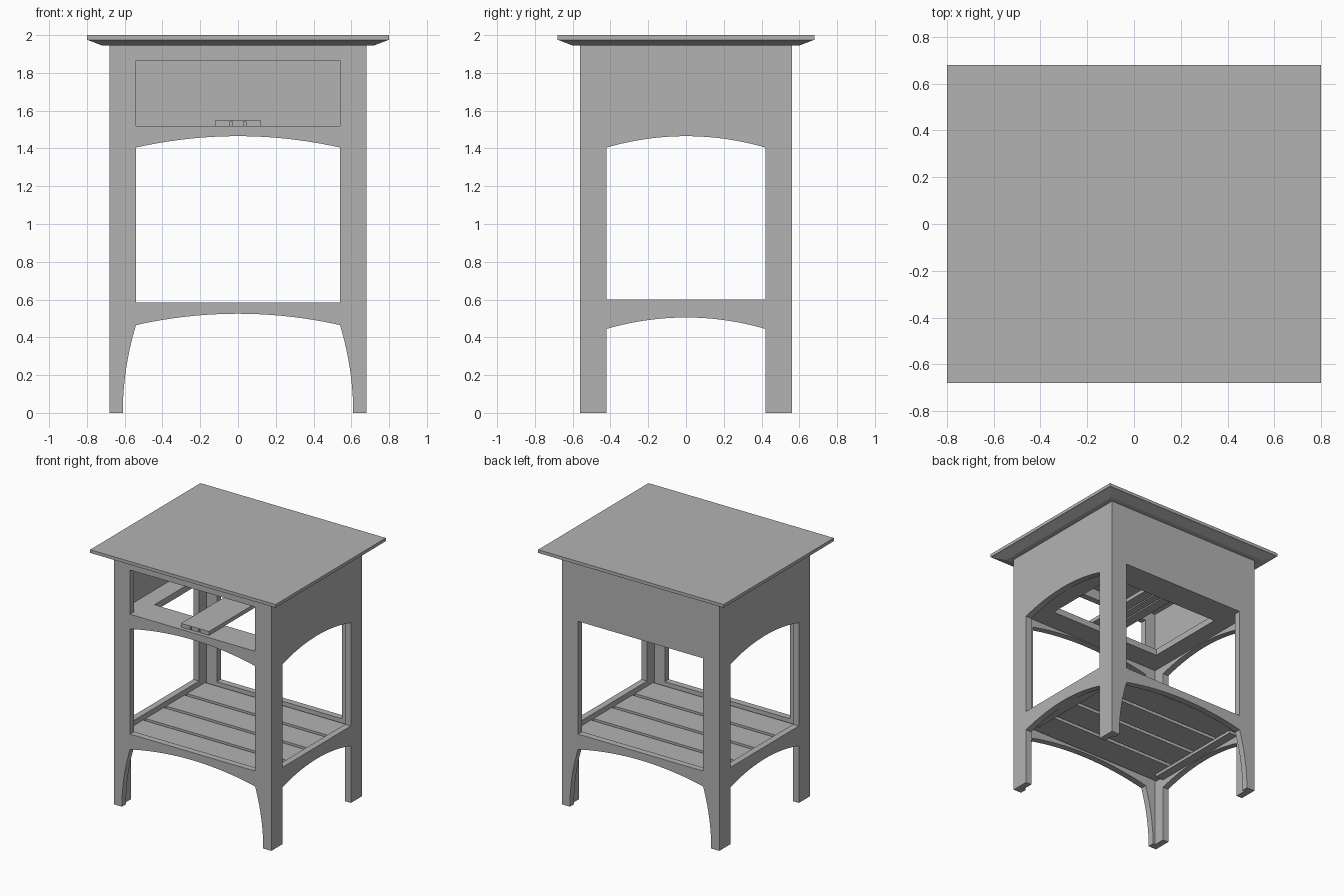
import bpy, bmesh
from mathutils import Matrix, Vector

cube = bpy.data.objects.get("Cube")
if cube:
    bpy.data.objects.remove(cube, do_unlink=True)

grey = bpy.data.materials.new("plain_grey")
grey.use_nodes = True
grey.diffuse_color = (0.45, 0.45, 0.45, 1)
grey.node_tree.nodes["Principled BSDF"].inputs["Base Color"].default_value = grey.diffuse_color

W, D, T = 0.68, 0.56, 0.05      # half width, half depth, board thickness
IX, IY = 0.54, 0.42             # inner edges of the legs
BODY = 1.945                    # underside of the top


def add(name, mesh):
    mesh.materials.clear()
    mesh.materials.append(grey)
    ob = bpy.data.objects.new(name, mesh)
    bpy.context.scene.collection.objects.link(ob)
    return ob


def box(name, x0, x1, y0, y1, z0, z1):
    bm = bmesh.new()
    bmesh.ops.create_cube(bm, size=1)
    size = Vector((x1 - x0, y1 - y0, z1 - z0))
    mid = Vector((x0 + x1, y0 + y1, z0 + z1)) / 2
    for v in bm.verts:
        v.co = v.co * size + mid
    me = bpy.data.meshes.new(name)
    bm.to_mesh(me)
    bm.free()
    return add(name, me)


def arch(half, low, high, n=24):
    """Points of a shallow arch from left to right."""
    us = [half * (2 * i / n - 1) for i in range(n + 1)]
    return [(u, high - (high - low) * (u / half) ** 2) for u in us]


def rect(half, low, high):
    return [(-half, low), (half, low), (half, high), (-half, high)]


def panel(name, loops, axis, offset):
    """Cut-out board: first loop is the outline, the others are holes."""
    cu = bpy.data.curves.new(name, "CURVE")
    cu.dimensions = "2D"
    cu.fill_mode = "BOTH"
    cu.extrude = T / 2
    for pts in loops:
        sp = cu.splines.new("POLY")
        sp.points.add(len(pts) - 1)
        for p, (u, v) in zip(sp.points, pts):
            p.co = (u, v, 0, 1)
        sp.use_cyclic_u = True
    tmp = bpy.data.objects.new(name + "_tmp", cu)
    bpy.context.scene.collection.objects.link(tmp)
    dg = bpy.context.evaluated_depsgraph_get()
    me = bpy.data.meshes.new_from_object(tmp.evaluated_get(dg))
    bpy.data.objects.remove(tmp, do_unlink=True)
    if axis == "y":
        m = Matrix(((1, 0, 0, 0), (0, 0, -1, offset), (0, 1, 0, 0), (0, 0, 0, 1)))
    else:
        m = Matrix(((0, 0, 1, offset), (1, 0, 0, 0), (0, 1, 0, 0), (0, 0, 0, 1)))
    me.transform(m)
    bm = bmesh.new()
    bm.from_mesh(me)
    bmesh.ops.remove_doubles(bm, verts=bm.verts, dist=0.0001)
    bmesh.ops.recalc_face_normals(bm, faces=bm.faces)
    bm.to_mesh(me)
    bm.free()
    for p in me.polygons:
        p.use_smooth = False
    return add(name, me)


# front and back boards: legs sweep outwards below the lower rail
LOW = 0.465
sweep = [(0.61 - 0.07 * (i / 10) ** 2, LOW * i / 10) for i in range(10)]
outline = ([(-W, BODY), (-W, 0)] + [(-x, z) for x, z in sweep]
           + arch(IX, LOW, 0.525) + sweep[::-1] + [(W, 0), (W, BODY)])
front_hole = [(IX, 0.585), (-IX, 0.585)] + arch(IX, 1.405, 1.465)
panel("front_frame", [outline, front_hole, rect(IX, 1.52, 1.865)], "y", -D + T / 2)
panel("back_frame", [outline, rect(IX, 0.585, 1.465)], "y", D - T / 2)

# side boards: straight legs, arched apron and rail
S = D - T
side_outline = ([(-S, BODY), (-S, 0), (-IY, 0)] + arch(IY, 0.445, 0.505)
                + [(IY, 0), (S, 0), (S, BODY)])
side_hole = [(IY, 0.6), (-IY, 0.6)] + arch(IY, 1.405, 1.465)
for name, s in (("left", 1), ("right", -1)):
    panel(name + "_side_frame", [side_outline, side_hole], "x", s * (W - T / 2))

# table top with a bevelled underside
bm = bmesh.new()
rings = []
for x, y, z in ((0.72, 0.60, BODY), (0.79, 0.67, 1.972), (0.8, 0.68, 1.975), (0.8, 0.68, 2)):
    rings.append([bm.verts.new((a * x, b * y, z))
                  for a, b in ((-1, -1), (1, -1), (1, 1), (-1, 1))])
for lo, hi in zip(rings, rings[1:]):
    for i in range(4):
        j = (i + 1) % 4
        bm.faces.new((lo[i], lo[j], hi[j], hi[i]))
bm.faces.new(rings[0][::-1])
bm.faces.new(rings[-1])
me = bpy.data.meshes.new("table_top")
bm.to_mesh(me)
bm.free()
add("table_top", me)

# drawer support frame
for name, s in (("back", 1), ("front", -1)):
    a, b = sorted((s * 0.33, s * S))
    box(name + "_support_rail", -W + T, W - T, a, b, 1.47, 1.52)
for name, s in (("left", 1), ("right", -1)):
    a, b = sorted((s * 0.49, s * (W - T)))
    box(name + "_support_rail", a, b, -0.33, 0.33, 1.47, 1.52)

# grooved drawer runner
box("runner_cover", -0.12, 0.12, -0.53, S, 1.542, 1.55)
box("runner_tongue", -0.03, 0.03, -0.53, S, 1.52, 1.542)
for name, s in (("left", 1), ("right", -1)):
    a, b = sorted((s * 0.042, s * 0.12))
    box(name + "_runner", a, b, -0.53, S, 1.52, 1.542)

# lower shelf: cleats and four slats
for name, s in (("left", 1), ("right", -1)):
    a, b = sorted((s * 0.56, s * (W - T)))
    box(name + "_cleat", a, b, -IY, IY, 0.507, 0.53)
pitch, gap = 2 * S / 4, 0.03
for i in range(4):
    y = -S + i * pitch
    box(f"shelf_slat_{i + 1}", -W + T, W - T, y + gap / 2, y + pitch - gap / 2, 0.53, 0.56)
